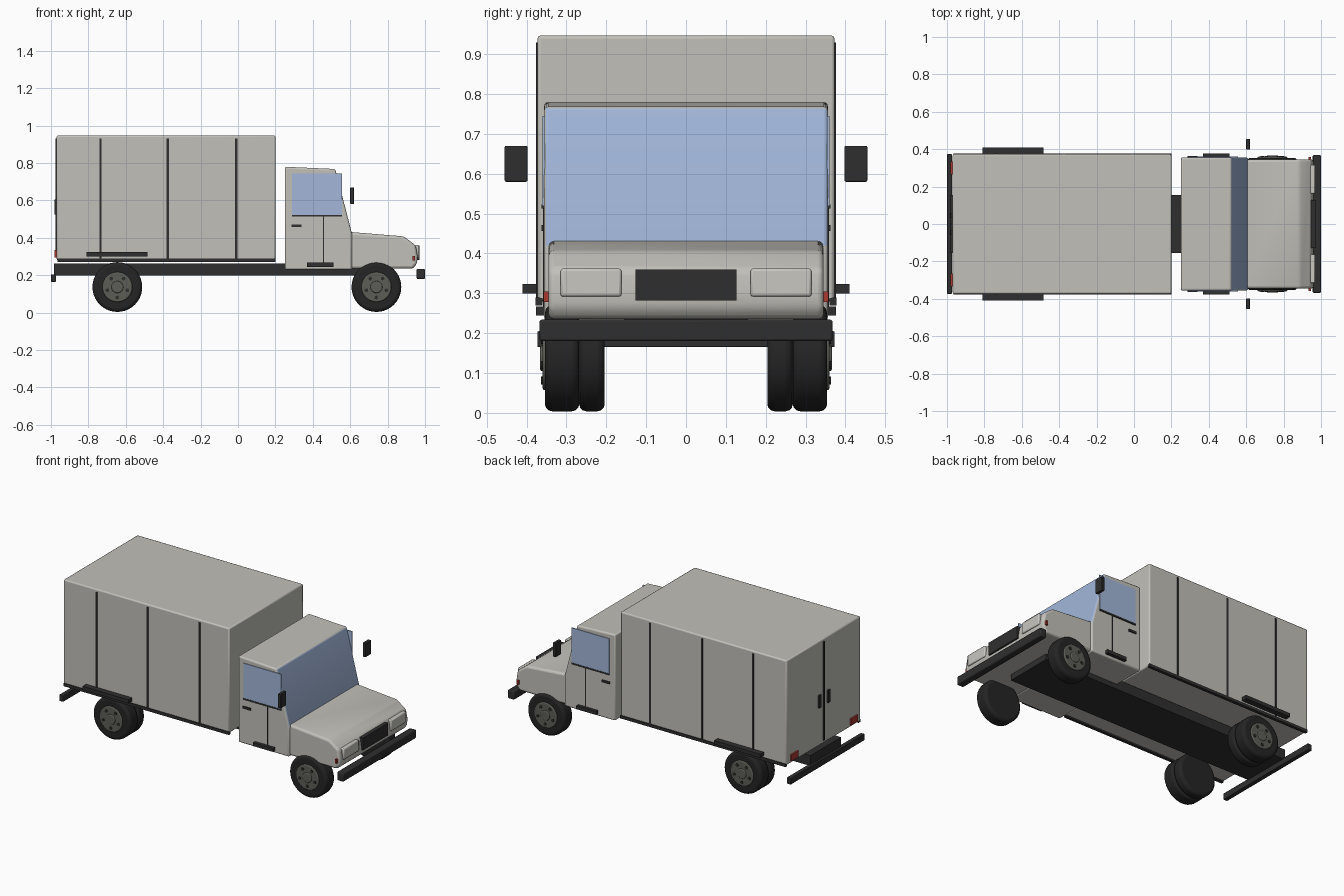
import bpy, bmesh, math
from mathutils import Matrix

cube = bpy.data.objects.get("Cube")
if cube:
    bpy.data.objects.remove(cube, do_unlink=True)


def material(name, r, g, b):
    m = bpy.data.materials.new(name)
    m.use_nodes = True
    m.diffuse_color = (r, g, b, 1)
    bsdf = next(n for n in m.node_tree.nodes if n.type == 'BSDF_PRINCIPLED')
    bsdf.inputs["Base Color"].default_value = (r, g, b, 1)
    return m


BODY = material("body_grey", 0.54, 0.53, 0.49)
GLASS = material("window_blue", 0.36, 0.47, 0.70)
TRIM = material("trim_black", 0.028, 0.028, 0.028)
RUBBER = material("tyre_black", 0.018, 0.018, 0.018)
HUB = material("hub_grey", 0.11, 0.11, 0.095)
RED = material("lamp_red", 0.40, 0.04, 0.03)
LAMP = material("lamp_white", 0.58, 0.57, 0.53)


def finish(name, bm, mats, bevel=0.0, segments=2):
    bmesh.ops.recalc_face_normals(bm, faces=bm.faces[:])
    me = bpy.data.meshes.new(name)
    bm.to_mesh(me)
    bm.free()
    ob = bpy.data.objects.new(name, me)
    bpy.context.collection.objects.link(ob)
    for m in mats:
        me.materials.append(m)
    if bevel:
        mod = ob.modifiers.new("rounded_edges", 'BEVEL')
        mod.width = bevel
        mod.segments = segments
        mod.limit_method = 'ANGLE'
        mod.angle_limit = math.radians(20)
    bpy.ops.object.select_all(action='DESELECT')
    ob.select_set(True)
    bpy.context.view_layer.objects.active = ob
    bpy.ops.object.shade_smooth_by_angle(angle=math.radians(35))
    return ob


def box(name, x, y, z, mat, bevel=0.0):
    """Box given by its (low, high) range on each axis."""
    bm = bmesh.new()
    bmesh.ops.create_cube(bm, size=1)
    for v in bm.verts:
        for i, (lo, hi) in enumerate((x, y, z)):
            v.co[i] = lo if v.co[i] < 0 else hi
    return finish(name, bm, [mat], bevel)


def pair(name, x, y, z, mat, bevel=0.0):
    """The same box on the front (-y) and back (+y) sides."""
    box(name + "_right", x, (-y[1], -y[0]), z, mat, bevel)
    box(name + "_left", x, y, z, mat, bevel)


def extrude(name, profile, half, mats, bevel, rule=None):
    """Side profile in x and z, drawn out across the width."""
    bm = bmesh.new()
    face = bm.faces.new([bm.verts.new((x, -half, z)) for x, z in profile])
    new = bmesh.ops.extrude_face_region(bm, geom=[face])["geom"]
    for v in new:
        if isinstance(v, bmesh.types.BMVert):
            v.co.y = half
    bmesh.ops.recalc_face_normals(bm, faces=bm.faces[:])
    if rule:
        for f in bm.faces:
            f.material_index = rule(f)
    return finish(name, bm, mats, bevel, 3)


def disc(name, x, z, y0, y1, radius, mat, bevel=0.0, sides=40):
    """Cylinder lying along y."""
    bm = bmesh.new()
    turn = Matrix.Translation((x, (y0 + y1) / 2, z)) @ Matrix.Rotation(math.pi / 2, 4, 'X')
    bmesh.ops.create_cone(bm, cap_ends=True, segments=sides, radius1=radius,
                          radius2=radius, depth=abs(y1 - y0), matrix=turn)
    return finish(name, bm, [mat], bevel, 3)


# Cargo box with seams, lower rim and side rails
box("cargo_box", (-0.97, 0.20), (-0.373, 0.373), (0.28, 0.947), BODY, 0.008)
for i, x in enumerate((-0.735, -0.375, -0.01)):
    pair(f"cargo_seam_{i}", (x - 0.006, x + 0.006), (0.37, 0.377), (0.285, 0.93), TRIM)
pair("cargo_rim", (-0.965, 0.20), (0.36, 0.378), (0.27, 0.289), TRIM)
pair("side_rail", (-0.81, -0.485), (0.37, 0.41), (0.30, 0.323), TRIM)

# Rear doors and lamps
box("rear_door_seam", (-0.976, -0.96), (-0.005, 0.005), (0.30, 0.93), TRIM)
pair("rear_handle", (-0.98, -0.96), (0.035, 0.055), (0.525, 0.605), TRIM)
pair("rear_lamp", (-0.98, -0.96), (0.265, 0.335), (0.295, 0.335), RED)

# Chassis and bumpers
box("chassis", (-0.985, 0.78), (-0.155, 0.155), (0.198, 0.263), TRIM)
box("rear_bumper", (-1.0, -0.972), (-0.373, 0.373), (0.165, 0.205), TRIM, 0.003)
box("front_bumper", (0.955, 1.0), (-0.368, 0.368), (0.18, 0.234), TRIM, 0.006)

# Cab, with the sloping front as windscreen
extrude("cab", [(0.25, 0.23), (0.25, 0.78), (0.52, 0.768), (0.61, 0.42), (0.61, 0.23)],
        0.356, [BODY, GLASS], 0.01,
        lambda f: 1 if f.normal.x > 0.5 and f.normal.z > 0.1 else 0)

# Hood
extrude("hood", [(0.58, 0.235), (0.58, 0.433), (0.885, 0.408), (0.95, 0.36),
                 (0.96, 0.30), (0.957, 0.262), (0.935, 0.235)],
        0.345, [BODY], 0.014)

# Cab sides
pair("door_window", (0.29, 0.555), (0.354, 0.360), (0.52, 0.745), GLASS)
pair("window_sill", (0.29, 0.555), (0.354, 0.362), (0.513, 0.523), TRIM)
pair("door_handle", (0.287, 0.34), (0.354, 0.363), (0.457, 0.471), TRIM)
pair("door_seam", (0.455, 0.461), (0.354, 0.359), (0.265, 0.513), TRIM)
pair("cab_step", (0.37, 0.51), (0.35, 0.377), (0.245, 0.267), TRIM)
pair("mirror", (0.60, 0.62), (0.398, 0.455), (0.58, 0.67), TRIM, 0.003)

# Nose details
box("grille", (0.94, 0.97), (-0.127, 0.127), (0.282, 0.36), TRIM)
pair("headlight", (0.94, 0.968), (0.162, 0.315), (0.292, 0.362), LAMP, 0.006)
pair("front_marker", (0.934, 0.946), (0.335, 0.357), (0.278, 0.304), RED)

# Wheels: single at the front, double at the rear
for axle, x in (("front", 0.74), ("rear", -0.645)):
    for side, s in (("right", -1), ("left", 1)):
        name, z = f"{axle}_{side}", 0.137
        disc(name + "_tyre", x, z, s * 0.268, s * 0.354, 0.133, RUBBER, 0.018)
        if axle == "rear":
            disc(name + "_inner_tyre", x, z, s * 0.204, s * 0.268, 0.133, RUBBER, 0.018)
        disc(name + "_hub", x, z, s * 0.34, s * 0.36, 0.08, HUB, 0.006)
        disc(name + "_hub_cap", x, z, s * 0.35, s * 0.366, 0.032, HUB, 0.005, 24)
        for k in range(5):
            a = math.tau * k / 5 - math.pi / 2
            disc(f"{name}_nut_{k}", x + 0.056 * math.cos(a), z + 0.056 * math.sin(a),
                 s * 0.35, s * 0.364, 0.01, TRIM, 0, 10)
